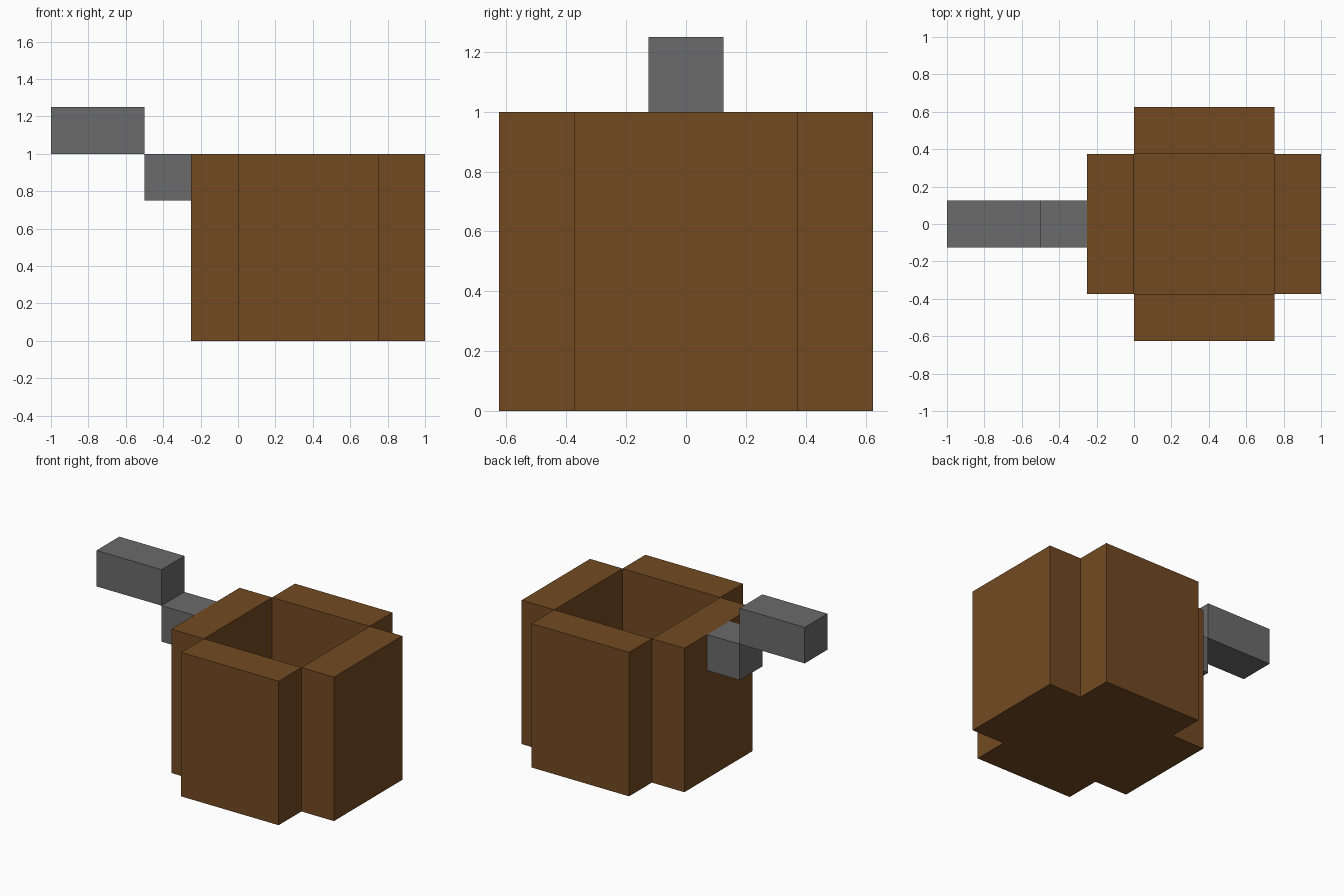
import bpy
import bmesh
from mathutils import Vector

cube = bpy.data.objects.get("Cube")
if cube:
    bpy.data.objects.remove(cube, do_unlink=True)


def material(name, rgb):
    mat = bpy.data.materials.new(name)
    mat.use_nodes = True
    colour = (*rgb, 1.0)
    mat.diffuse_color = colour
    mat.node_tree.nodes["Principled BSDF"].inputs["Base Color"].default_value = colour
    return mat


def block(name, low, high, mat):
    """Axis-aligned box between two opposite corners."""
    low, high = Vector(low), Vector(high)
    mesh = bpy.data.meshes.new(name)
    bm = bmesh.new()
    bmesh.ops.create_cube(bm, size=1.0)
    bmesh.ops.scale(bm, vec=high - low, verts=bm.verts)
    bm.to_mesh(mesh)
    bm.free()
    mesh.materials.append(mat)
    obj = bpy.data.objects.new(name, mesh)
    obj.location = (low + high) / 2
    bpy.context.collection.objects.link(obj)
    return obj


brown = material("brown wood", (0.171, 0.0685, 0.0159))
grey = material("grey metal", (0.147, 0.147, 0.147))

U = 0.25            # block unit
CX = 0.375          # centre of the tub in x
H = 1.5 * U         # half width of the opening

# Tub floor
block("tub_floor", (CX - H, -H, 0), (CX + H, H, U), brown)

# Four walls around the opening, meeting only at their inner corners
for side, x in (("right", CX - H - U), ("left", CX + H)):
    block(side + "_wall", (x, -H, 0), (x + U, H, 4 * U), brown)
for side, y in (("front", -H - U), ("back", H)):
    block(side + "_wall", (CX - H, y, 0), (CX + H, y + U, 4 * U), brown)

# Stepped handle on the right side
block("handle_bracket", (-2 * U, -U / 2, 3 * U), (-U, U / 2, 4 * U), grey)
block("handle_grip", (-4 * U, -U / 2, 4 * U), (-2 * U, U / 2, 5 * U), grey)
